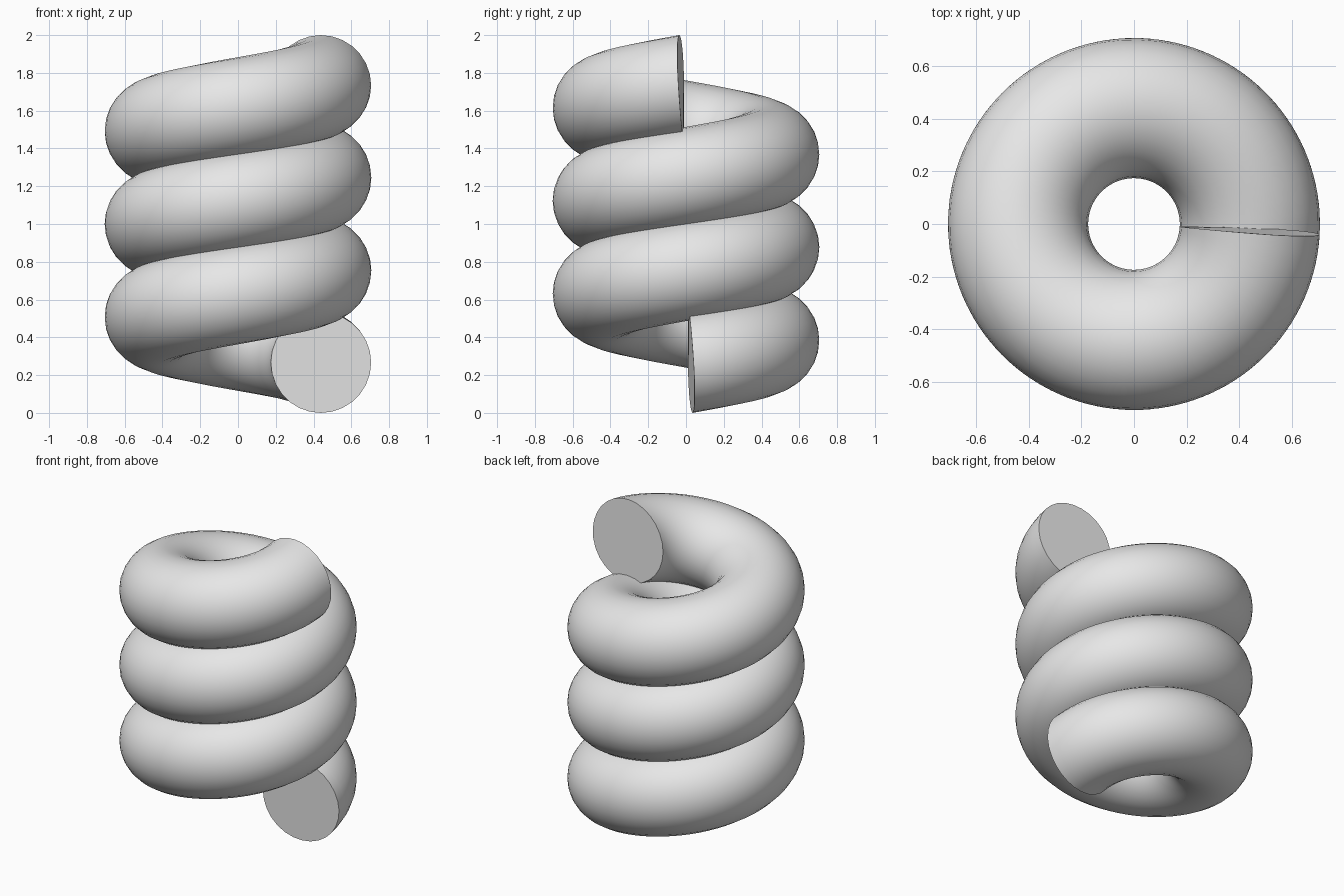
import bpy
import bmesh
from math import cos, sin, pi, radians

cube = bpy.data.objects.get("Cube")
if cube:
    bpy.data.objects.remove(cube, do_unlink=True)

# Coil dimensions
TURNS = 3
STEPS = 64 * TURNS
SIDES = 28
COIL_R = 0.44
TUBE_R = 0.266
START = 0.057                      # angle trimmed from each end
END = TURNS * 2 * pi - START
Z_LOW, Z_HIGH = TUBE_R, 2.0 - TUBE_R
LEAN = 0.023                       # slight lean of each cross-section

# Single light grey material
grey = bpy.data.materials.new("light_grey")
grey.use_nodes = True
grey.diffuse_color = (0.8, 0.8, 0.8, 1)
grey.node_tree.nodes["Principled BSDF"].inputs["Base Color"].default_value = (0.8, 0.8, 0.8, 1)


def ring(bm, t):
    """Circular cross-section of the tube at fraction t of the helix."""
    verts = []
    for i in range(SIDES):
        a = 2 * pi * i / SIDES
        angle = START + (END - START) * t - LEAN * sin(a)
        radius = COIL_R + TUBE_R * cos(a)
        z = Z_LOW + (Z_HIGH - Z_LOW) * t + TUBE_R * sin(a)
        verts.append(bm.verts.new((radius * cos(angle), radius * sin(angle), z)))
    return verts


# Sweep the section up the helix and cap both ends
bm = bmesh.new()
rings = [ring(bm, s / STEPS) for s in range(STEPS + 1)]
for low, high in zip(rings, rings[1:]):
    for i in range(SIDES):
        j = (i + 1) % SIDES
        bm.faces.new((low[i], low[j], high[j], high[i]))
bm.faces.new(rings[0])
bm.faces.new(rings[-1])
bmesh.ops.recalc_face_normals(bm, faces=bm.faces)

mesh = bpy.data.meshes.new("coil_spring")
bm.to_mesh(mesh)
bm.free()
mesh.materials.append(grey)
coil = bpy.data.objects.new("coil_spring", mesh)
bpy.context.collection.objects.link(coil)

# Smooth tube with crisp end caps
bpy.ops.object.select_all(action="DESELECT")
coil.select_set(True)
bpy.context.view_layer.objects.active = coil
bpy.ops.object.shade_smooth_by_angle(angle=radians(35))
